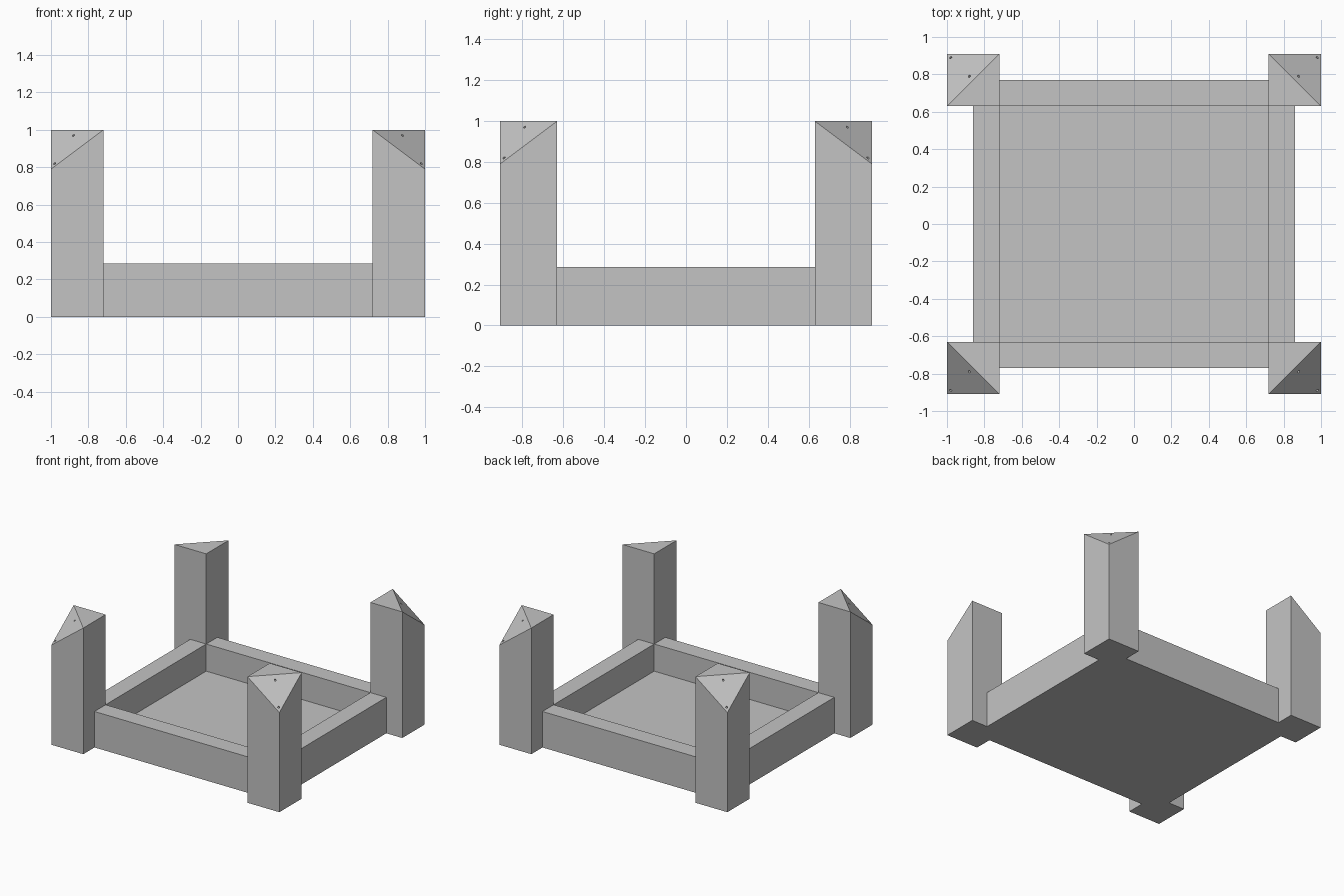
import bpy
import bmesh
from mathutils import Vector

cube = bpy.data.objects.get("Cube")
if cube:
    bpy.data.objects.remove(cube, do_unlink=True)

HALF_X, HALF_Y = 1.0, 0.91     # outer extents of the posts
POST, RAIL = 0.28, 0.14        # post width, rail thickness
IN_X, IN_Y = HALF_X - POST, HALF_Y - POST
RAIL_TOP, FLOOR_TOP = 0.285, 0.07
POST_TOP, POST_LOW = 1.0, 0.79

grey = bpy.data.materials.new("plain_grey")
grey.use_nodes = True
colour = (0.55, 0.55, 0.55, 1)
grey.diffuse_color = colour
grey.node_tree.nodes["Principled BSDF"].inputs["Base Color"].default_value = colour


def finish(name, bm):
    bmesh.ops.recalc_face_normals(bm, faces=bm.faces)
    mesh = bpy.data.meshes.new(name)
    bm.to_mesh(mesh)
    bm.free()
    mesh.materials.append(grey)
    obj = bpy.data.objects.new(name, mesh)
    bpy.context.collection.objects.link(obj)
    return obj


def box_mesh(low, high):
    low, high = Vector(low), Vector(high)
    bm = bmesh.new()
    bmesh.ops.create_cube(bm, size=1)
    for v in bm.verts:
        v.co = (low + high) / 2 + v.co * (high - low)
    return bm


def box(name, low, high):
    return finish(name, box_mesh(low, high))


def post(name, sx, sy):
    # Square post with its outer top corner sliced off along the diagonal
    xs = sorted((sx * IN_X, sx * HALF_X))
    ys = sorted((sy * IN_Y, sy * HALF_Y))
    bm = box_mesh((xs[0], ys[0], 0), (xs[1], ys[1], POST_TOP))
    corner = Vector((sx * HALF_X, sy * HALF_Y, POST_LOW))
    drop = (POST_TOP - POST_LOW) / POST
    normal = Vector((sx * drop, sy * drop, 1)).normalized()
    cut = bmesh.ops.bisect_plane(bm, geom=bm.verts[:] + bm.edges[:] + bm.faces[:],
                                 plane_co=corner, plane_no=normal, clear_outer=True)
    edges = [e for e in bm.edges if e.is_boundary]
    bmesh.ops.holes_fill(bm, edges=edges)
    obj = finish(name, bm)

    # Two small screw holes drilled square to the sloped face
    drill = bmesh.new()
    turn = normal.to_track_quat('Z', 'Y').to_matrix().to_4x4()
    for inset in (0.02, 0.12):
        spot = corner + Vector((-sx * inset, -sy * inset, 2 * drop * inset))
        turn.translation = spot
        bmesh.ops.create_cone(drill, cap_ends=True, segments=12, radius1=0.007,
                              radius2=0.007, depth=0.04, matrix=turn)
    cutter = finish(name + "_hole_cutter", drill)
    cutter.hide_render = True
    cutter.hide_set(True)
    mod = obj.modifiers.new("screw_holes", 'BOOLEAN')
    mod.operation = 'DIFFERENCE'
    mod.solver = 'EXACT'
    mod.object = cutter
    # Keep only the drilled result
    bpy.context.view_layer.update()
    drilled = bpy.data.meshes.new_from_object(
        obj.evaluated_get(bpy.context.evaluated_depsgraph_get()))
    obj.modifiers.clear()
    obj.data = drilled
    bpy.data.objects.remove(cutter, do_unlink=True)


# Corner posts
for y_name, sy in (("front", -1), ("back", 1)):
    for x_name, sx in (("right", -1), ("left", 1)):
        post(f"{y_name}_{x_name}_post", sx, sy)

# Rails between the posts
for name, s in (("front_rail", -1), ("back_rail", 1)):
    ys = sorted((s * IN_Y, s * (IN_Y + RAIL)))
    box(name, (-IN_X, ys[0], 0), (IN_X, ys[1], RAIL_TOP))
for name, s in (("right_rail", -1), ("left_rail", 1)):
    xs = sorted((s * IN_X, s * (IN_X + RAIL)))
    box(name, (xs[0], -IN_Y, 0), (xs[1], IN_Y, RAIL_TOP))

# Floor panel
box("floor_panel", (-IN_X, -IN_Y, 0), (IN_X, IN_Y, FLOOR_TOP))
